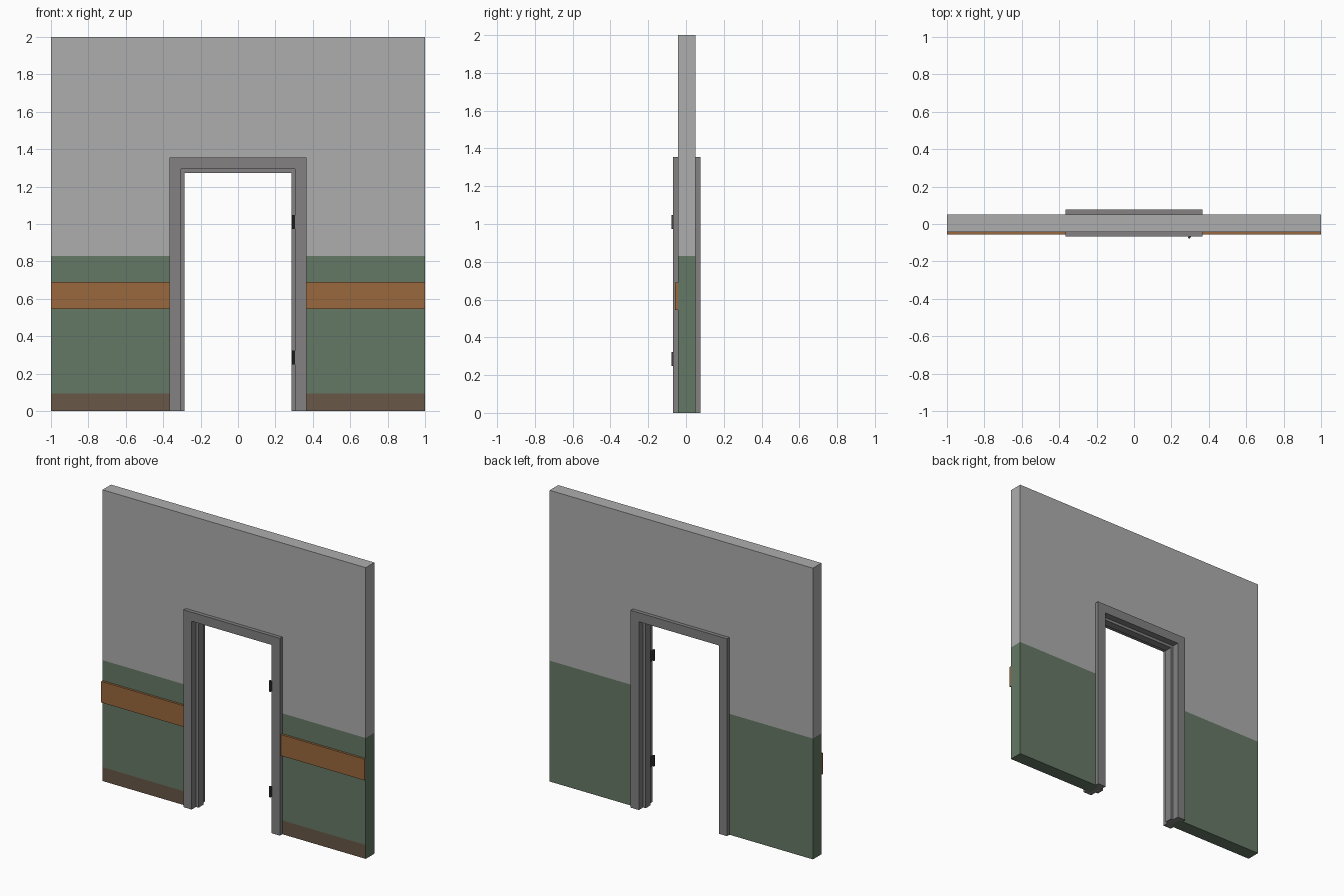
import bpy, bmesh, math
from mathutils import Vector

if "Cube" in bpy.data.objects:
    bpy.data.objects.remove(bpy.data.objects["Cube"])


def material(name, rgb):
    m = bpy.data.materials.new(name)
    m.diffuse_color = (*rgb, 1)
    m.use_nodes = True
    m.node_tree.nodes["Principled BSDF"].inputs["Base Color"].default_value = m.diffuse_color
    return m


GREY = material("upper wall grey", (0.42, 0.42, 0.42))
GREEN = material("dado green", (0.13, 0.19, 0.13))
BROWN = material("skirting brown", (0.14, 0.095, 0.062))
ORANGE = material("rail orange", (0.32, 0.14, 0.048))
FRAME = material("frame grey", (0.227, 0.222, 0.225))
DARK = material("hinge dark grey", (0.06, 0.06, 0.06))

FRONT, BACK = -0.042, 0.051      # wall faces
OUT, TOP = 0.366, 1.355          # outer edge of door frame


def finish(bm, name, mats):
    bmesh.ops.recalc_face_normals(bm, faces=bm.faces)
    me = bpy.data.meshes.new(name)
    bm.to_mesh(me)
    bm.free()
    for m in mats:
        me.materials.append(m)
    ob = bpy.data.objects.new(name, me)
    bpy.context.collection.objects.link(ob)
    return ob


def box(name, x0, x1, y0, y1, z0, z1, mat):
    bm = bmesh.new()
    bmesh.ops.create_cube(bm, size=1)
    for v in bm.verts:
        v.co = Vector(((x0 + x1) / 2 + v.co.x * (x1 - x0),
                       (y0 + y1) / 2 + v.co.y * (y1 - y0),
                       (z0 + z1) / 2 + v.co.z * (z1 - z0)))
    return finish(bm, name, [mat])


# Wall with doorway, cut at the paint lines
w, h = OUT - 0.03, TOP - 0.03
outline = [(-1, 0), (-w, 0), (-w, h), (w, h), (w, 0), (1, 0), (1, 2), (-1, 2)]
bm = bmesh.new()
face = bm.faces.new([bm.verts.new((x, FRONT, z)) for x, z in outline])
ext = bmesh.ops.extrude_face_region(bm, geom=[face], use_keep_orig=True)
for v in ext["geom"]:
    if isinstance(v, bmesh.types.BMVert):
        v.co.y = BACK
for z in (0.095, 0.83):
    bmesh.ops.bisect_plane(bm, geom=bm.verts[:] + bm.edges[:] + bm.faces[:],
                           plane_co=(0, 0, z), plane_no=(0, 0, 1))
for f in bm.faces:
    c = f.calc_center_median()
    on_front = all(abs(v.co.y - FRONT) < 1e-4 for v in f.verts)
    if max(v.co.z for v in f.verts) < 0.84:
        f.material_index = 2 if on_front and c.z < 0.095 else 1
finish(bm, "wall", [GREY, GREEN, BROWN])

# Door frame: rebated section (inset from outer edge, y) swept round the opening
section = [(0, -0.068), (0.062, -0.068), (0.062, -0.022), (0.081, -0.022),
           (0.081, 0.031), (0.062, 0.031), (0.062, 0.077), (0, 0.077),
           (0, BACK), (0.03, BACK), (0.03, FRONT), (0, FRONT)]
bm = bmesh.new()
rings = []
for side, top in ((-1, 0), (-1, 1), (1, 1), (1, 0)):
    rings.append([bm.verts.new((side * (OUT - d), y, (TOP - d) * top))
                  for d, y in section])
n = len(section)
for a, b in zip(rings, rings[1:]):
    for i in range(n):
        j = (i + 1) % n
        bm.faces.new((a[i], a[j], b[j], b[i]))
for ring in (rings[0], rings[-1]):
    bm.faces.new(ring)
finish(bm, "door_frame", [FRAME])

# Bumper rails either side of the door
box("rail_left", -1, -OUT, -0.057, FRONT, 0.545, 0.69, ORANGE)
box("rail_right", OUT, 1, -0.057, FRONT, 0.545, 0.69, ORANGE)

# Hinges: knuckle barrel and leaf on the right jamb
for name, z in (("lower", 0.285), ("upper", 1.01)):
    bm = bmesh.new()
    bmesh.ops.create_cone(bm, cap_ends=True, segments=8, radius1=0.006,
                          radius2=0.006, depth=0.075)
    barrel = finish(bm, name + "_hinge_barrel", [DARK])
    barrel.location = (0.295, -0.072, z)
    box(name + "_hinge_leaf", 0.297, 0.305, -0.072, -0.045,
        z - 0.035, z + 0.035, DARK)
